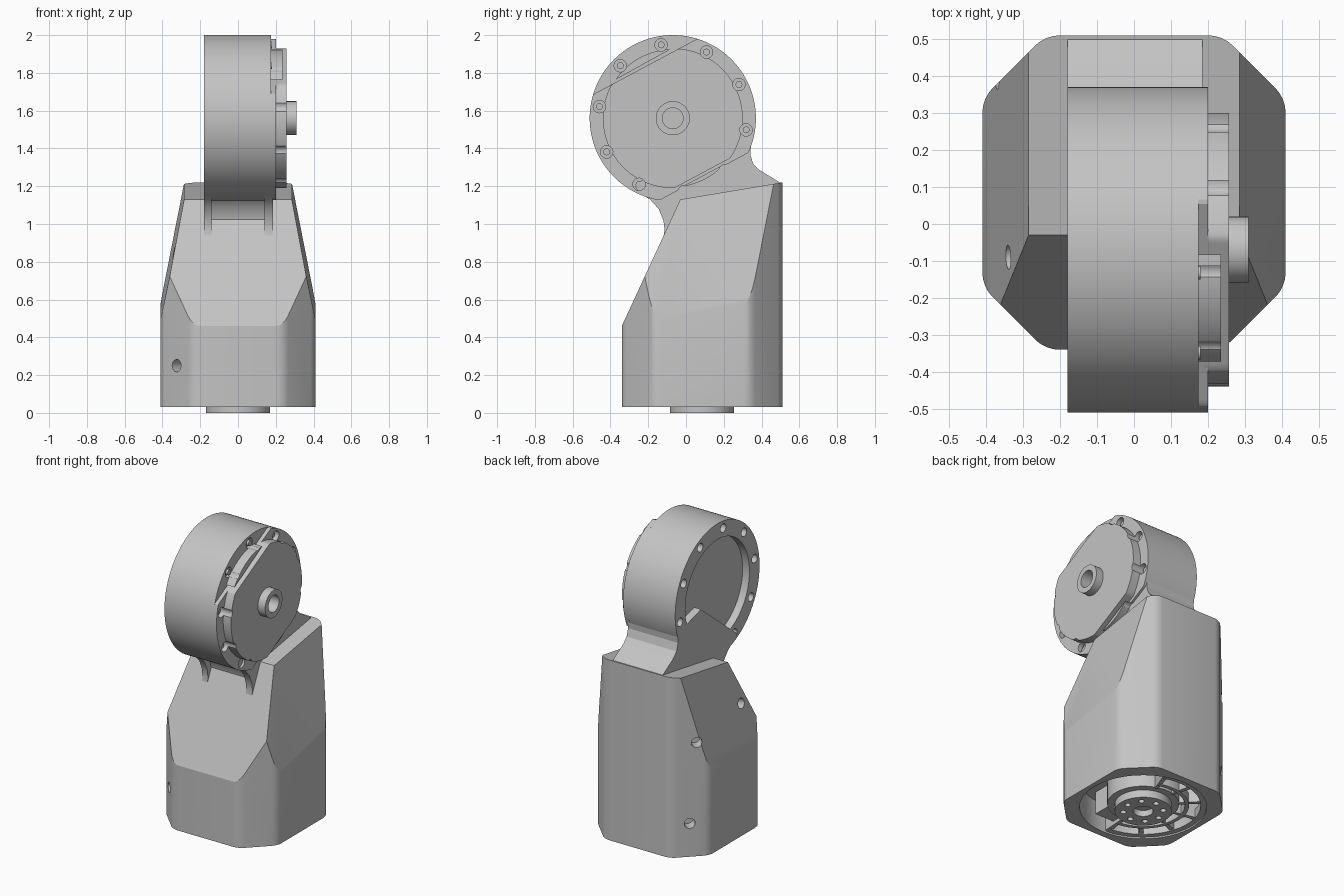
import bpy, bmesh, math
from mathutils import Vector

if "Cube" in bpy.data.objects:
    bpy.data.objects.remove(bpy.data.objects["Cube"])

gray = bpy.data.materials.new("plain_gray")
gray.diffuse_color = (0.55, 0.55, 0.55, 1)
gray.use_nodes = True
gray.node_tree.nodes["Principled BSDF"].inputs["Base Color"].default_value = gray.diffuse_color
CY, CZ = -0.07, 1.56          # head axis (runs along x)
BY = 0.085                    # base axis (runs along z)
N = Vector((-0.47, 0.88)).normalized()   # direction of the flats on the head


def finish(name, bm):
    bmesh.ops.recalc_face_normals(bm, faces=bm.faces[:])
    me = bpy.data.meshes.new(name)
    bm.to_mesh(me)
    bm.free()
    me.materials.append(gray)
    ob = bpy.data.objects.new(name, me)
    bpy.context.collection.objects.link(ob)
    return ob


def add_prism(bm, pts, a0, a1, axis):
    put = (lambda p, a: (a, p[0], p[1])) if axis == 'X' else (lambda p, a: (p[0], p[1], a))
    lo = [bm.verts.new(put(p, a0)) for p in pts]
    hi = [bm.verts.new(put(p, a1)) for p in pts]
    n = len(pts)
    bm.faces.new(lo[::-1])
    bm.faces.new(hi)
    for i in range(n):
        j = (i + 1) % n
        bm.faces.new((lo[i], lo[j], hi[j], hi[i]))


def prisms(name, shapes, a0, a1, axis='X'):
    bm = bmesh.new()
    for s in shapes:
        add_prism(bm, s, a0, a1, axis)
    return finish(name, bm)


def circle(c, r, n=96):
    return [(c[0] + r * math.cos(2 * math.pi * i / n), c[1] + r * math.sin(2 * math.pi * i / n)) for i in range(n)]


def ring_of(c, big, r, count, start, n=20):
    return [circle((c[0] + big * math.cos(math.radians(start) + 2 * math.pi * i / count),
                    c[1] + big * math.sin(math.radians(start) + 2 * math.pi * i / count)), r, n)
            for i in range(count)]


def arc_band(c, r0, r1, d0, d1, n=24):
    ang = [math.radians(d0 + (d1 - d0) * i / n) for i in range(n + 1)]
    at = lambda r, a: (c[0] + r * math.cos(a), c[1] + r * math.sin(a))
    return [at(r1, a) for a in ang] + [at(r0, a) for a in reversed(ang)]


def flatted(r, top, bottom):
    out = []
    for p in circle((0, 0), r, 180):
        p = Vector(p)
        d = p.dot(N)
        p -= N * (d - max(-bottom, min(top, d)))
        out.append((CY + p.x, CZ + p.y))
    return out


def crescent(r, d, sign):
    pts = [Vector(p) for p in circle((0, 0), r, 180)]
    pts = [p for p in pts if sign * p.dot(N) >= d]
    pts.sort(key=lambda p: p.dot(Vector((N.y, -N.x))))
    return [(CY + p.x, CZ + p.y) for p in pts]


def cut(ob, *cutters):
    for c in cutters:
        m = ob.modifiers.new("cut", 'BOOLEAN')
        m.object, m.operation, m.solver = c, 'DIFFERENCE', 'EXACT'
        bpy.context.view_layer.objects.active = ob
        bpy.ops.object.modifier_apply(modifier=m.name)


def drop(*obs):
    for o in obs:
        bpy.data.objects.remove(o, do_unlink=True)


# Body: eight-sided column trimmed by sloping planes
bm = bmesh.new()
half = [(0.24, -0.34), (0.41, -0.17), (0.41, 0.34), (0.24, 0.51)]
add_prism(bm, half + [(-x, y) for x, y in reversed(half)], 0.03, 1.5, 'Z')
upright = [e for e in bm.edges if abs(e.verts[0].co.z - e.verts[1].co.z) > 1]
bmesh.ops.bevel(bm, geom=upright, offset=0.035, segments=4, profile=0.5, affect='EDGES')
planes = [((0, -0.34, 0.46), (0, -0.67, 0.31)), ((0, -0.03, 1.13), (0, -0.09, 0.54))]
planes += [((s * 0.41, -0.03, 0.518), (s * 4.9, -0.176, 1)) for s in (-1, 1)]
for co, no in planes:
    res = bmesh.ops.bisect_plane(bm, geom=bm.verts[:] + bm.edges[:] + bm.faces[:], dist=1e-5,
                                 plane_co=co, plane_no=Vector(no).normalized(), clear_outer=True)
    rim = [g for g in res['geom_cut'] if isinstance(g, bmesh.types.BMEdge)]
    bmesh.ops.holes_fill(bm, edges=rim, sides=0)
body = finish("body", bm)

# Bottom pocket and screw holes in the body
cutters = [prisms("pocket_cutter", [circle((0, BY), 0.38)], -0.1, 0.22, 'Z')]
for pos, way in (((-0.325, -0.255, 0.25), (-1, -1, 0)), ((-0.325, 0.425, 0.25), (-1, 1, 0)),
                 ((-0.355, 0.395, 0.78), (-1, 1, 0)), ((-0.34, -0.09, 0.85), (-1, 0, 0.2))):
    c = prisms("hole_cutter", [circle((0, 0), 0.033, 24)], -0.07, 0.12, 'Z')
    c.rotation_euler = Vector(way).to_track_quat('Z', 'Y').to_euler()
    c.location = pos
    cutters.append(c)
bpy.context.view_layer.update()
cut(body, *cutters)
drop(*cutters)


# Neck: two side cheeks and a set-back saddle between them
def neck_profile(d):
    front = [(-0.27, 1.2), (-0.25, 1.165), (-0.19, 1.13), (-0.145, 1.08), (-0.12, 1.02), (-0.113, 0.97), (-0.12, 0.93)]
    back = [(0.1, 0.9), (0.45, 1.0), (0.505, 1.215), (0.39, 1.285), (0.355, 1.32), (0.34, 1.37), (0.345, 1.43)]
    return [(y + d, z + d * 0.3) for y, z in front] + back + [(0.1, 1.5)]


prisms("neck_cheek_left", [neck_profile(0)], -0.18, -0.14)
prisms("neck_cheek_right", [neck_profile(0)], 0.14, 0.185)
prisms("neck_saddle", [neck_profile(0.04)], -0.14, 0.14)

# Head drum with round pocket and screw holes on the left face
head = prisms("head_drum", [circle((CY, CZ), 0.44, 128)], -0.18, 0.175)
pocket = prisms("pocket_cutter", [circle((CY, CZ), 0.335)], -0.3, -0.13)
left_holes = prisms("hole_cutter", ring_of((CY, CZ), 0.393, 0.028, 10, 27), -0.3, -0.14)
right_holes = prisms("hole_cutter", ring_of((CY, CZ), 0.393, 0.033, 10, 27), 0.155, 0.4)

# Flange, cover plate and crescents on the right face
flange = prisms("head_flange", [flatted(0.44, 0.31, 0.35)], 0.17, 0.2)
cover = prisms("cover_plate", [flatted(0.37, 0.31, 0.33)], 0.19, 0.257)
crescents = prisms("cover_crescents", [crescent(0.365, 0.322, 1), crescent(0.365, 0.342, -1)], 0.17, 0.235)
cut(head, pocket, left_holes, right_holes)
for ob in (flange, cover, crescents):
    cut(ob, right_holes)
drop(pocket, left_holes, right_holes)
prisms("cover_screws", ring_of((CY, CZ), 0.393, 0.018, 10, 27), 0.15, 0.18)

# Hollow shaft boss
boss = prisms("shaft_boss", [circle((CY, CZ), 0.09, 64)], 0.25, 0.31)
bore = prisms("bore_cutter", [circle((CY, CZ), 0.055, 48)], 0.21, 0.4)
cut(boss, bore)
cut(cover, bore)
drop(bore)

# Output disc and motor inside the base
disc = prisms("base_disc", [circle((0, BY), 0.17)], 0.0, 0.1, 'Z')
bolts = prisms("bolt_cutter", ring_of((0, BY), 0.12, 0.018, 8, 0) + [circle((0, BY), 0.06, 48)], -0.1, 0.04, 'Z')
cut(disc, bolts)
drop(bolts)
prisms("base_motor", [circle((0, BY), 0.215)], 0.05, 0.23, 'Z')
prisms("motor_arm", [[(-0.12, BY - 0.3), (0.12, BY - 0.3), (0.12, BY), (-0.12, BY)]], 0.07, 0.23, 'Z')

# Ribbed support frame on one side of the base opening
prisms("frame_arcs", [arc_band((0, BY), 0.345, 0.385, 70, 265), arc_band((0, BY), 0.25, 0.275, 70, 265)],
       0.04, 0.1, 'Z')
prisms("frame_ribs", [arc_band((0, BY), 0.21, 0.38, a - 2.5, a + 2.5, 2) for a in range(72, 270, 32)],
       0.045, 0.2, 'Z')

# Smooth curves, keep sharp edges
for ob in bpy.context.scene.objects:
    bpy.ops.object.select_all(action='DESELECT')
    ob.select_set(True)
    bpy.context.view_layer.objects.active = ob
    bpy.ops.object.shade_smooth_by_angle(angle=math.radians(20))
